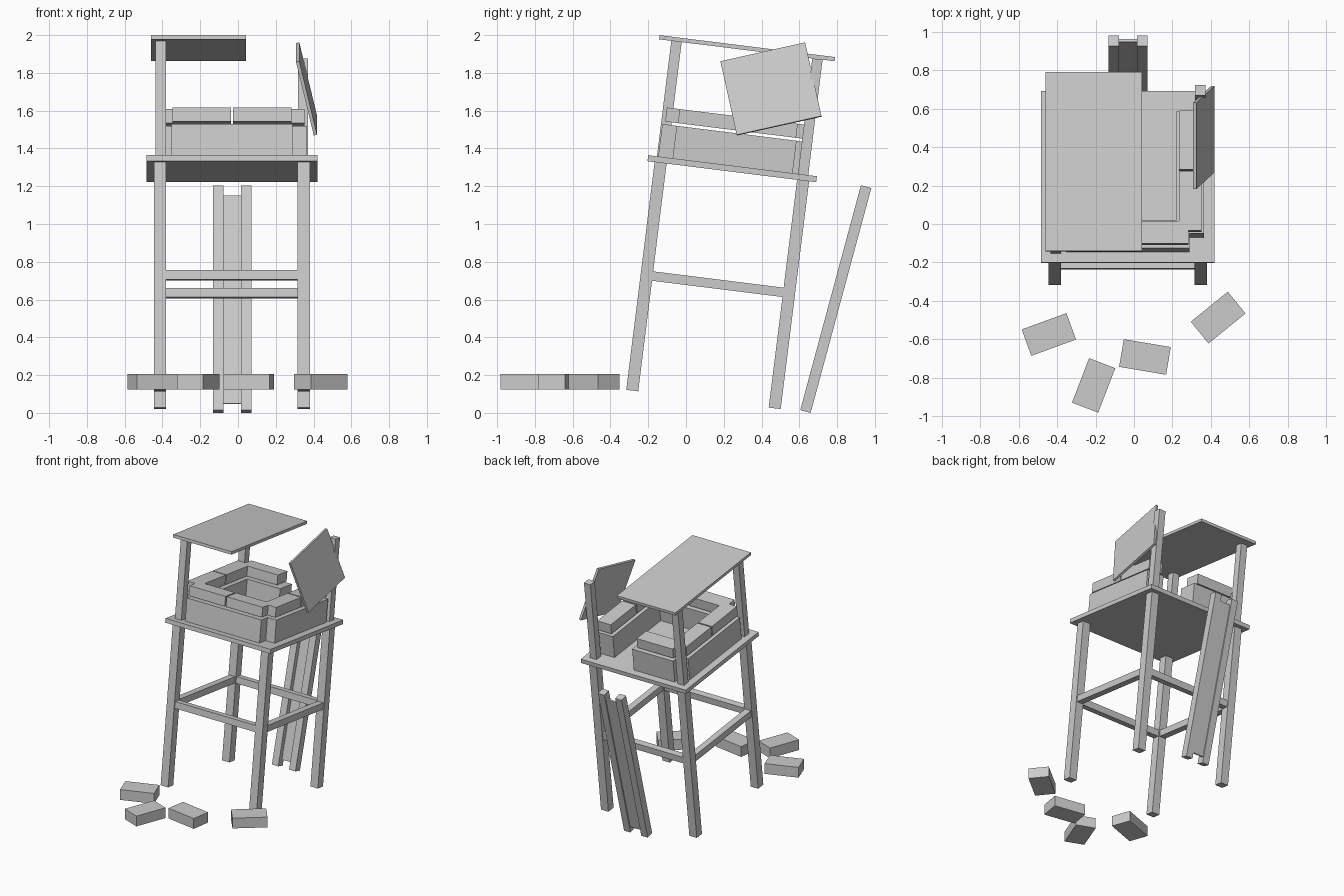
import bpy, bmesh, math
from mathutils import Matrix, Vector

if "Cube" in bpy.data.objects:
    bpy.data.objects.remove(bpy.data.objects["Cube"])

grey = bpy.data.materials.new("plain grey")
grey.diffuse_color = (0.6, 0.6, 0.6, 1)
grey.use_nodes = True
grey.node_tree.nodes["Principled BSDF"].inputs["Base Color"].default_value = grey.diffuse_color


def box(name, lo, hi, matrix=Matrix()):
    """Axis-aligned box lo..hi, then placed by matrix."""
    lo, hi = Vector(lo), Vector(hi)
    bm = bmesh.new()
    bmesh.ops.create_cube(bm, size=1)
    place = matrix @ Matrix.Translation((lo + hi) / 2) @ Matrix.Diagonal((*(hi - lo), 1))
    bmesh.ops.transform(bm, matrix=place, verts=bm.verts)
    mesh = bpy.data.meshes.new(name)
    bm.to_mesh(mesh)
    bm.free()
    mesh.materials.append(grey)
    obj = bpy.data.objects.new(name, mesh)
    bpy.context.collection.objects.link(obj)
    return obj


# The whole tower leans backwards; CX, CY is its centre in the leaning frame
LEAN = Matrix.Rotation(math.radians(-7.1), 4, 'X')
CX, CY = -0.032, 0.083
TOWER = LEAN @ Matrix.Translation((CX, CY, 0))


def tower_box(name, x, y, z):
    return box(name, (x[0], y[0], z[0]), (x[1], y[1], z[1]), TOWER)


def around(c, half):
    return (c - half, c + half)


# Legs, and roof posts on three corners (the front right one is missing)
for sx, side in ((-1, "left"), (1, "right")):
    for sy, end in ((-1, "front"), (1, "back")):
        tower_box(f"{end}_{side}_leg", around(sx * .38, .032), around(sy * .38, .032), (.082, 1.297))
        if (sx, sy) != (1, -1):
            tower_box(f"{end}_{side}_post", around(sx * .376, .0275),
                      around(sy * .376, .0275), (1.329, 1.945))

# Cross rails between the legs
for s, a, b in ((-1, "front", "left"), (1, "back", "right")):
    tower_box(f"{a}_rail", (-.348, .348), around(s * .38, .025), (.672, .722))
    tower_box(f"{b}_rail", around(s * .38, .025), (-.348, .348), (.672, .722))

# Platform and the remaining half of the roof
tower_box("platform", (-.452, .452), (-.45, .45), (1.297, 1.329))
tower_box("roof_half", (-.428, .074), (-.469, .468), (1.945, 1.967))

# Parapet: low wall with loose blocks on top
LOW, TOP = (1.329, 1.502), (1.517, 1.592)
tower_box("front_wall", (-.32, .32), around(-.324, .0725), LOW)
tower_box("back_wall", (-.32, .032), around(.324, .0725), LOW)
for s, side in ((-1, "left"), (1, "right")):
    tower_box(f"{side}_wall", around(s * .324, .0725), (-.32, .32), LOW)
    for t, pos in ((-1, "a"), (1, "b")):
        tower_box(f"{side}_block_{pos}", around(s * .324, .059), around(t * .16, .155), TOP)
for t, pos in ((-1, "a"), (1, "b")):
    tower_box(f"front_block_{pos}", around(t * .16, .155), around(-.324, .059), TOP)
tower_box("back_block", around(-.16, .155), around(.324, .059), TOP)

# Broken roof panel hanging on the right side
u = Vector((0, .976, .217)).normalized()
w = Vector((-.23, -.22, .95))
w = (w - u * w.dot(u)).normalized()
n = u.cross(w)
panel = Matrix((u, w, n)).transposed().to_4x4()
panel.translation = (.363, .45, 1.715)
box("hanging_roof_panel", (-.23, -.205, -.009), (.23, .205, .009), panel)

# Ladder leaning at the back
ladder = Matrix.Translation((-.031, .793, .6025)) @ Matrix.Rotation(math.radians(-15.1), 4, 'X')
for s, side in ((-1, "left"), (1, "right")):
    x = around(s * .074, .0275)
    box(f"ladder_{side}_rail", (x[0], -.0285, -.6165), (x[1], .0285, .6165), ladder)
box("ladder_middle_board", (-.0465, .0065, -.571), (.0465, .0205, .571), ladder)

# Fallen blocks in front: x, y, turn
for i, (x, y, turn) in enumerate(((-.443, -.575, 20), (.057, -.692, -9.5),
                                  (-.21, -.84, 69), (.438, -.487, 39))):
    place = Matrix.Translation((x, y, .165)) @ Matrix.Rotation(math.radians(turn), 4, 'Z')
    box(f"fallen_block_{i + 1}", (-.124, -.073, -.04), (.124, .073, .04), place)
